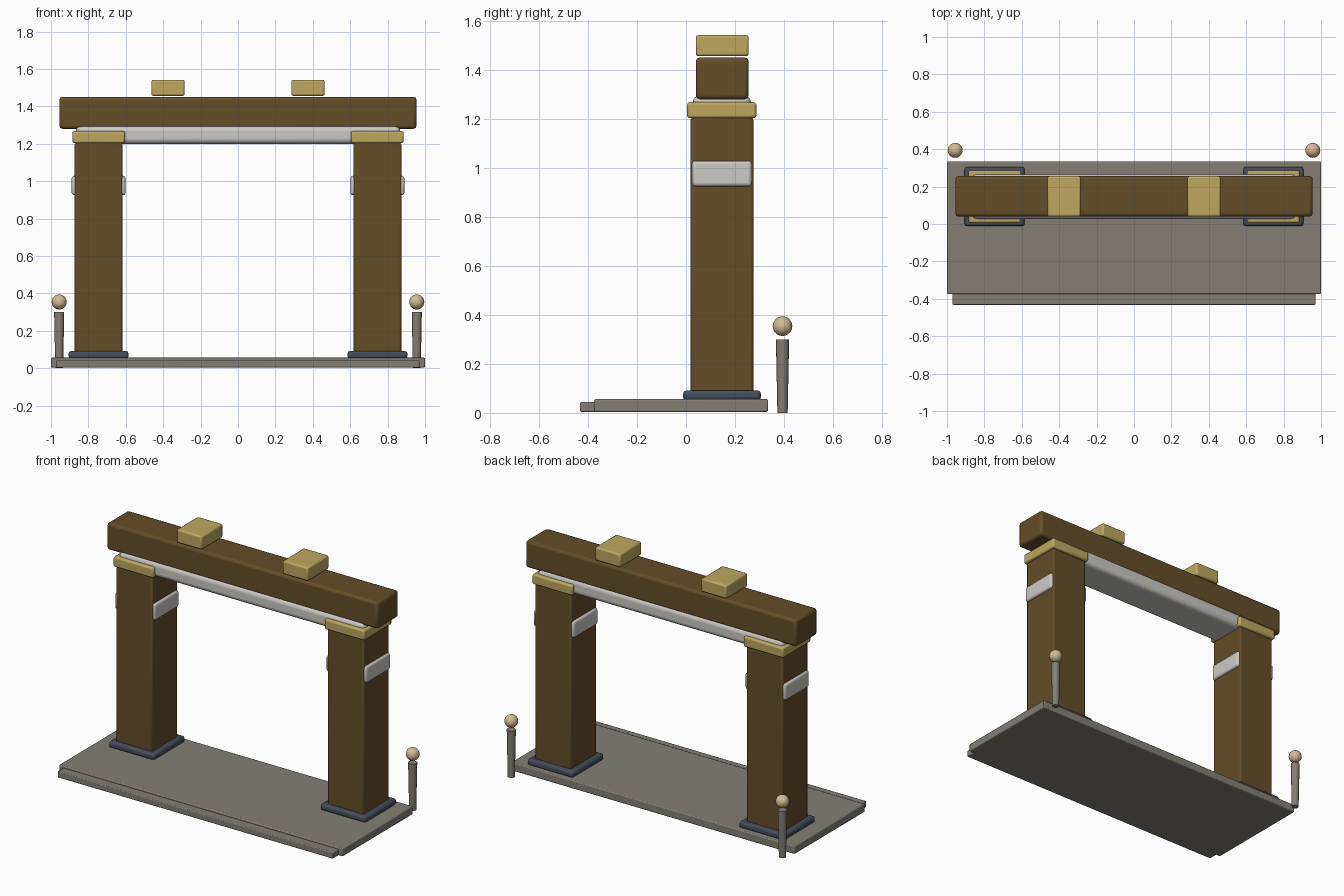
import bpy
import bmesh

if "Cube" in bpy.data.objects:
    bpy.data.objects.remove(bpy.data.objects["Cube"])

def material(name, r, g, b):
    m = bpy.data.materials.new(name)
    m.diffuse_color = (r, g, b, 1)
    m.use_nodes = True
    m.node_tree.nodes["Principled BSDF"].inputs["Base Color"].default_value = m.diffuse_color
    return m

WOOD = material("wood", 0.13, 0.075, 0.022)
GOLD = material("gold", 0.52, 0.39, 0.12)
STONE = material("stone", 0.23, 0.21, 0.18)
SLATE = material("slate", 0.06, 0.075, 0.10)
WHITE = material("white", 0.60, 0.59, 0.56)
CREAM = material("cream", 0.65, 0.50, 0.30)

def finish(bm, name, mat):
    me = bpy.data.meshes.new(name)
    bm.to_mesh(me)
    bm.free()
    me.materials.append(mat)
    ob = bpy.data.objects.new(name, me)
    bpy.context.collection.objects.link(ob)
    bpy.ops.object.select_all(action='DESELECT')
    bpy.context.view_layer.objects.active = ob
    ob.select_set(True)
    bpy.ops.object.shade_smooth_by_angle()
    return ob

def box(name, xr, yr, zr, mat, bevel=0.01, segments=2):
    """Bevelled box from its x, y and z ranges."""
    bm = bmesh.new()
    bmesh.ops.create_cube(bm, size=1)
    for v in bm.verts:
        for i, (a, b) in enumerate((xr, yr, zr)):
            v.co[i] = (a + b) / 2 + v.co[i] * (b - a)
    ob = finish(bm, name, mat)
    mod = ob.modifiers.new("bevel", 'BEVEL')
    mod.width = bevel
    mod.segments = segments
    return ob

def pair(name, xr, yr, zr, mat, bevel=0.01, segments=2):
    """The same box on the left and right."""
    for side, s in (("left", -1), ("right", 1)):
        box(f"{side}_{name}", sorted((s * xr[0], s * xr[1])), yr, zr, mat, bevel, segments)

# Platform and front step
box("platform", (-1, 1), (-0.375, 0.335), (0.004, 0.056), STONE, 0.006)
box("front_step", (-0.97, 0.97), (-0.432, -0.36), (0.004, 0.044), STONE, 0.005)

# Pillars with plinths, capitals and side bands
pair("pillar", (0.618, 0.873), (0.018, 0.275), (0.006, 1.205), WOOD, 0.01)
pair("plinth", (0.585, 0.906), (-0.012, 0.306), (0.05, 0.092), SLATE, 0.014)
pair("capital", (0.604, 0.885), (0.005, 0.287), (1.203, 1.268), GOLD, 0.01)
pair("inner_band", (0.602, 0.63), (0.025, 0.268), (0.925, 1.029), WHITE, 0.013, 3)
pair("outer_band", (0.861, 0.889), (0.025, 0.268), (0.925, 1.029), WHITE, 0.013, 3)

# Lintel, top beam and blocks on it
box("lintel", (-0.867, 0.867), (0.028, 0.265), (1.2, 1.296), WHITE, 0.028, 4)
box("top_beam", (-0.955, 0.955), (0.04, 0.256), (1.28, 1.451), WOOD, 0.016)
pair("top_block", (0.285, 0.463), (0.04, 0.256), (1.456, 1.542), GOLD, 0.01)

# Tapered posts with ball tops behind the platform
for side, s in (("left", -1), ("right", 1)):
    x, y = s * 0.956, 0.394
    bm = bmesh.new()
    bmesh.ops.create_cone(bm, cap_ends=True, segments=16, radius1=0.021, radius2=0.027, depth=0.3)
    bmesh.ops.translate(bm, verts=bm.verts, vec=(x, y, 0.15))
    finish(bm, f"{side}_post", STONE)
    bm = bmesh.new()
    bmesh.ops.create_uvsphere(bm, u_segments=20, v_segments=12, radius=0.04)
    bmesh.ops.translate(bm, verts=bm.verts, vec=(x, y, 0.354))
    finish(bm, f"{side}_post_ball", CREAM)
